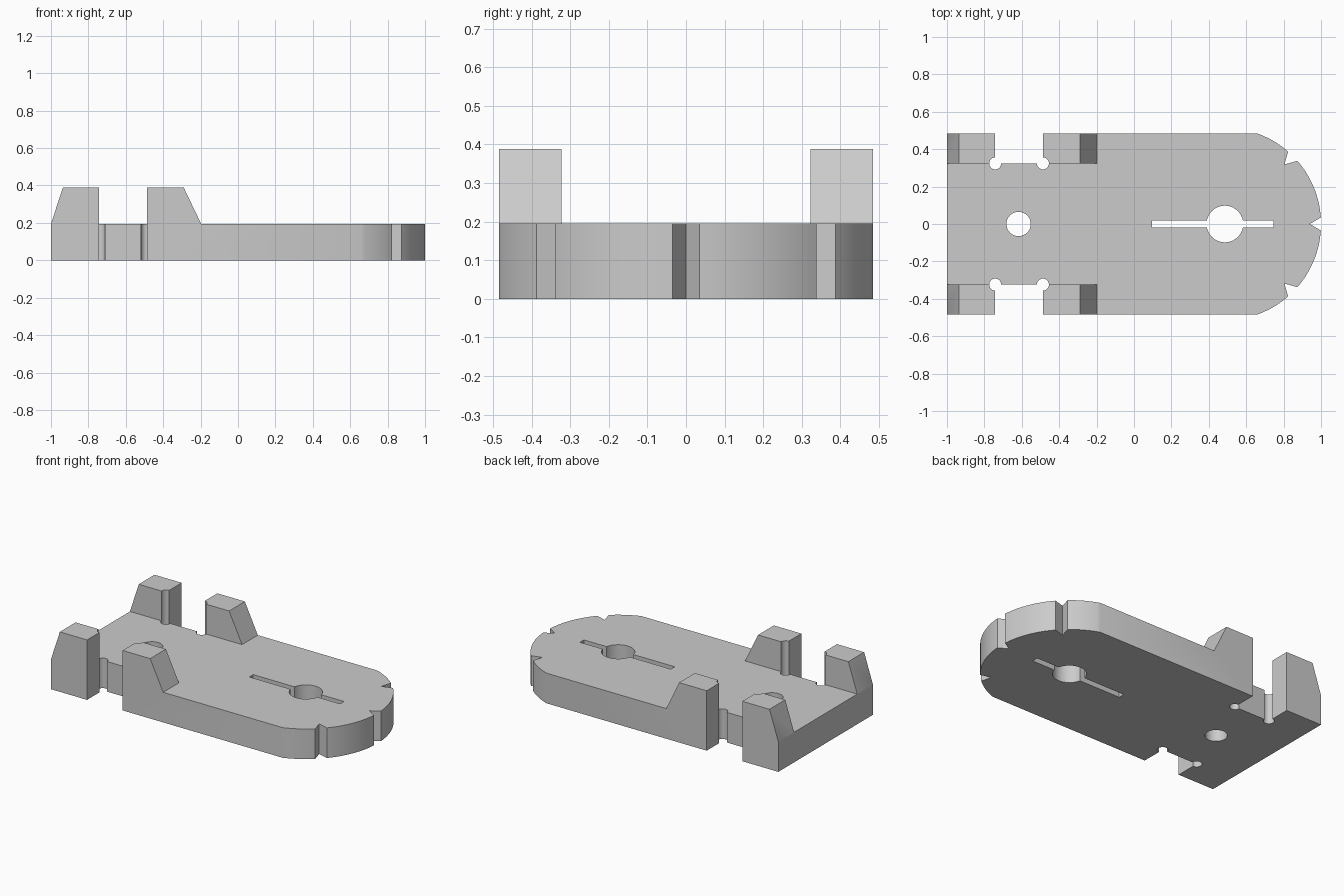
import bpy, bmesh
from math import sin, cos, radians, asin, degrees

cube = bpy.data.objects.get("Cube")
if cube:
    bpy.data.objects.remove(cube, do_unlink=True)

HALF_W, INNER, DECK, TOP = 0.484, 0.323, 0.195, 0.388
NOSE_X, NOSE_R = 0.486, 0.514

grey = bpy.data.materials.new("plain grey")
grey.use_nodes = True
grey.diffuse_color = (0.6, 0.6, 0.6, 1)
grey.node_tree.nodes["Principled BSDF"].inputs["Base Color"].default_value = (0.6, 0.6, 0.6, 1)


def prism(name, points, lo, hi, axis="z"):
    """Extrude a flat outline along z (outline in xy) or y (outline in xz)."""
    place = (lambda a, b, c: (a, b, c)) if axis == "z" else (lambda a, b, c: (a, c, b))
    bm = bmesh.new()
    base = [bm.verts.new(place(a, b, lo)) for a, b in points]
    cap = [bm.verts.new(place(a, b, hi)) for a, b in points]
    bm.faces.new(base)
    bm.faces.new(cap)
    n = len(points)
    for i in range(n):
        j = (i + 1) % n
        bm.faces.new((base[i], base[j], cap[j], cap[i]))
    bmesh.ops.recalc_face_normals(bm, faces=bm.faces)
    mesh = bpy.data.meshes.new(name)
    bm.to_mesh(mesh)
    bm.free()
    mesh.materials.append(grey)
    obj = bpy.data.objects.new(name, mesh)
    bpy.context.collection.objects.link(obj)
    return obj


def arc(cx, cy, r, start, end, steps):
    angles = [radians(start + (end - start) * i / steps) for i in range(steps + 1)]
    return [(cx + r * cos(a), cy + r * sin(a)) for a in angles]


def disc(cx, cy, r, steps=48):
    return arc(cx, cy, r, 0, 360, steps)[:-1]


def rect(x0, x1, y0, y1):
    return [(x0, y0), (x1, y0), (x1, y1), (x0, y1)]


# Rounded nose with V notches at the tip and both diagonals
shoulder = degrees(asin(HALF_W / NOSE_R))
notch = 3.9
half = arc(NOSE_X, 0, NOSE_R, notch, 45 - notch, 16)
half += arc(NOSE_X, 0, 0.45, 45, 45, 1)[:1]
half += arc(NOSE_X, 0, NOSE_R, 45 + notch, shoulder, 10)
half.append((-1, HALF_W))
outline = [(0.94, 0)] + half + [(x, -y) for x, y in reversed(half)]
body = prism("base_plate", outline, 0, TOP)

# Cutters that shape the four posts, side slots and holes
cutters = [
    prism("deck_cutter", rect(-1.2, 1.2, -INNER, INNER), DECK, 0.6),
    prism("slope_cutter", [(-0.197, DECK), (1.2, DECK), (1.2, 0.6), (-0.392, 0.6)], -0.7, 0.7, "y"),
    prism("end_bevel_cutter", [(-1.031, 0.1), (-0.9, 0.5), (-1.031, 0.5)], -0.7, 0.7, "y"),
    prism("round_hole_cutter", disc(-0.617, 0, 0.065), -0.1, 0.6),
    prism("large_hole_cutter", disc(NOSE_X, 0, 0.098, 64), -0.1, 0.6),
    prism("long_slot_cutter", rect(0.095, 0.745, -0.02, 0.02), -0.1, 0.6),
]
for s in (1, -1):
    y0, y1 = sorted((s * INNER, s * 0.7))
    cutters.append(prism("side_slot_cutter", rect(-0.742, -0.487, y0, y1), -0.1, 0.6))
    for x in (-0.742, -0.487):
        cutters.append(prism("corner_relief_cutter", disc(x, s * (INNER + 0.001), 0.032, 32), -0.1, 0.6))

bpy.context.view_layer.objects.active = body
for cutter in cutters:
    cutter.hide_render = True
    mod = body.modifiers.new("cut", "BOOLEAN")
    mod.operation = "DIFFERENCE"
    mod.solver = "EXACT"
    mod.object = cutter
    bpy.ops.object.modifier_apply(modifier=mod.name)
for cutter in cutters:
    bpy.data.objects.remove(cutter, do_unlink=True)

# Merge leftover coplanar faces and keep crisp edges
bm = bmesh.new()
bm.from_mesh(body.data)
bmesh.ops.remove_doubles(bm, verts=bm.verts, dist=0.0002)
bmesh.ops.dissolve_limit(bm, angle_limit=radians(0.5), verts=bm.verts, edges=bm.edges)
bm.to_mesh(body.data)
bm.free()
bpy.ops.object.select_all(action="DESELECT")
body.select_set(True)
bpy.ops.object.shade_smooth_by_angle(angle=radians(25))
